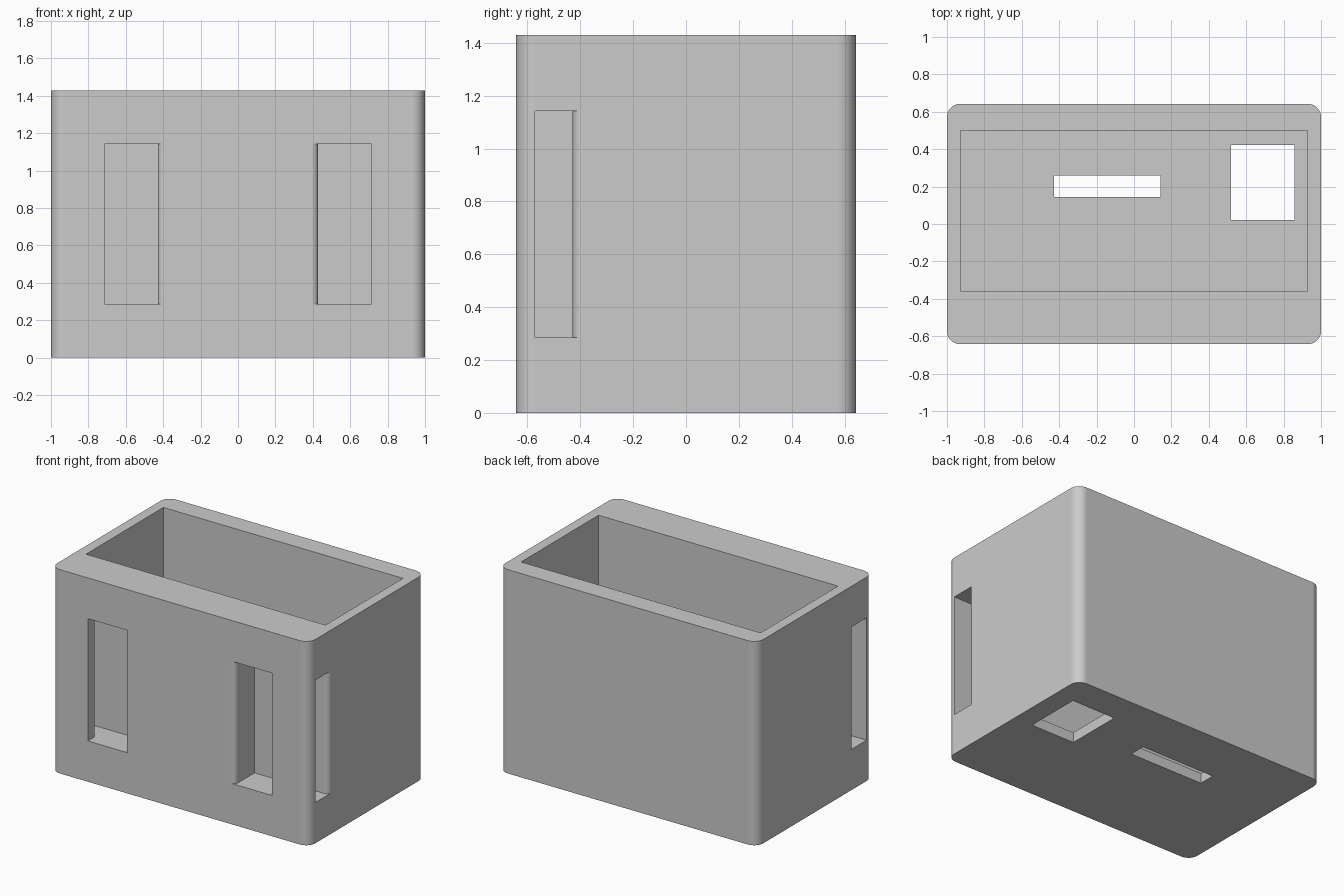
import bpy
import bmesh
from math import cos, sin, pi, radians

cube = bpy.data.objects.get("Cube")
if cube:
    bpy.data.objects.remove(cube, do_unlink=True)

U = 1 / 14                       # module: thickness of a thin wall
W, D, H = 14 * U, 9 * U, 20 * U  # half width, half depth, height

grey = bpy.data.materials.new("mid grey")
grey.use_nodes = True
colour = (0.6, 0.6, 0.6, 1)
grey.diffuse_color = colour
grey.node_tree.nodes["Principled BSDF"].inputs["Base Color"].default_value = colour


def arc(cx, cy, r, start, end, steps=10):
    """Points on an arc, angles in degrees."""
    angles = [radians(start + (end - start) * i / steps) for i in range(steps + 1)]
    return [(cx + r * cos(a), cy + r * sin(a)) for a in angles]


def prism(name, outline, z0, z1):
    """Extrude a plan outline from z0 to z1."""
    bm = bmesh.new()
    face = bm.faces.new([bm.verts.new((x, y, z0)) for x, y in outline])
    ext = bmesh.ops.extrude_face_region(bm, geom=[face])
    top = [v for v in ext["geom"] if isinstance(v, bmesh.types.BMVert)]
    bmesh.ops.translate(bm, verts=top, vec=(0, 0, z1 - z0))
    bmesh.ops.recalc_face_normals(bm, faces=bm.faces)
    mesh = bpy.data.meshes.new(name)
    bm.to_mesh(mesh)
    bm.free()
    mesh.materials.append(grey)
    obj = bpy.data.objects.new(name, mesh)
    bpy.context.collection.objects.link(obj)
    return obj


def rect(x0, x1, y0, y1):
    return [(x0, y0), (x1, y0), (x1, y1), (x0, y1)]


# Outer block with rounded upright corners
outline = []
for sx, sy, a in ((1, 1, 0), (-1, 1, 90), (-1, -1, 180), (1, -1, 270)):
    outline += arc(sx * (W - U), sy * (D - U), U, a, a + 90)
box = prism("box_body", outline, 0, H)

# Open compartment and the two openings in its floor
cutters = [
    prism("compartment_cutter", rect(-13 * U, 13 * U, -5 * U, 7 * U), U, H + U),
    prism("floor_slot_cutter", rect(-6 * U, 2 * U, 0.145, 0.26), -U, 2 * U),
    prism("floor_window_cutter", rect(0.518, 12 * U, 0.022, 0.422), -U, 2 * U),
]

# Strap passages from the front face to each side, with eased inner edges
r = U / 2
passage = arc(6 * U - r, -D + r, r, -90, 0)
passage += [(6 * U, -6 * U)]
passage += arc(W - r, -6 * U + r, r, -90, 0)
passage += [(W + U, -6 * U + r), (W + U, -8 * U), (10 * U, -8 * U),
            (10 * U, -D - U), (6 * U - r, -D - U)]
for side, sx in (("left", 1), ("right", -1)):
    cutters.append(prism(side + "_strap_passage_cutter",
                         [(sx * x, y) for x, y in passage], 4 * U, 16 * U))

# Cut the block
bpy.ops.object.select_all(action="DESELECT")
box.select_set(True)
bpy.context.view_layer.objects.active = box
for cutter in cutters:
    cutter.hide_render = True
    mod = box.modifiers.new(cutter.name, "BOOLEAN")
    mod.operation = "DIFFERENCE"
    mod.solver = "EXACT"
    mod.object = cutter
    bpy.ops.object.modifier_apply(modifier=mod.name)
    bpy.data.objects.remove(cutter, do_unlink=True)

# Smooth rounded edges, keep flat walls flat
bpy.ops.object.shade_smooth_by_angle(angle=radians(30))
weighted = box.modifiers.new("weighted_normals", "WEIGHTED_NORMAL")
weighted.keep_sharp = True
